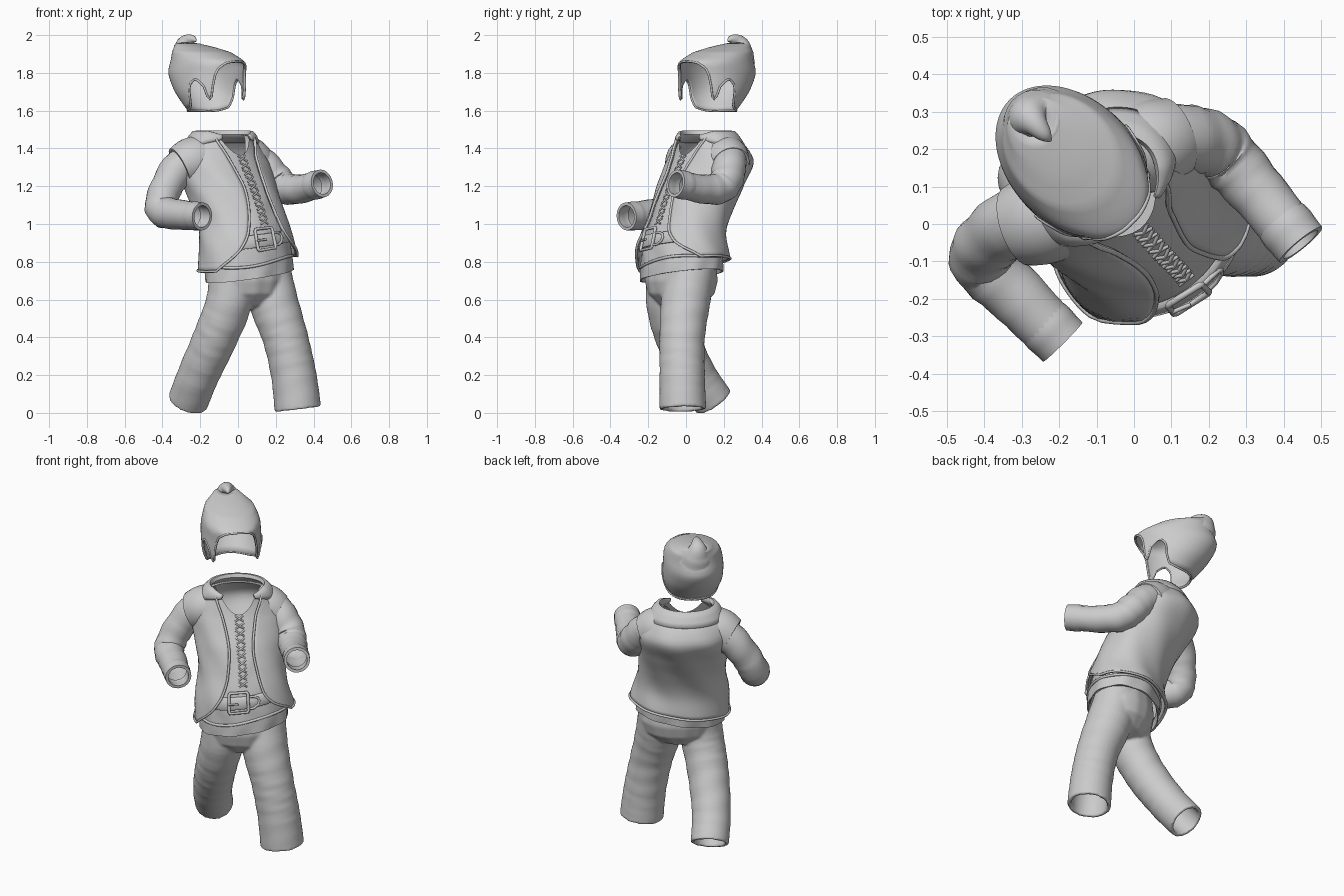
import bpy, bmesh
from math import sin, cos, pi, radians, asin, exp
from mathutils import Vector

if "Cube" in bpy.data.objects:
    bpy.data.objects.remove(bpy.data.objects["Cube"])


# ---------- helpers ----------
def spl(keys, s):
    """Catmull-Rom through tuples; s runs over the key index."""
    n = len(keys)
    i = max(0, min(int(s), n - 2))
    t = s - i
    k = [keys[max(0, min(n - 1, i + j))] for j in (-1, 0, 1, 2)]
    return [0.5 * (2 * b + (c - a) * t + (2 * a - 5 * b + 4 * c - d) * t * t
                   + (3 * b - a - 3 * c + d) * t ** 3) for a, b, c, d in zip(*k)]


def at(keys, z):
    """Interpolate a table whose first column is the lookup value."""
    z = max(keys[0][0], min(keys[-1][0], z))
    i = 0
    while i < len(keys) - 2 and z > keys[i + 1][0]:
        i += 1
    f = (z - keys[i][0]) / (keys[i + 1][0] - keys[i][0])
    return spl([k[1:] for k in keys], i + f)


def add_grid(bm, rows, closed=True, cap=False):
    vs = [[bm.verts.new(p) for p in r] for r in rows]
    n = len(rows[0])
    for a, b in zip(vs, vs[1:]):
        for j in range(n if closed else n - 1):
            k = (j + 1) % n
            bm.faces.new((a[j], a[k], b[k], b[j]))
    if cap:
        bm.faces.new(vs[0][::-1])
        bm.faces.new(vs[-1])


def finish(name, bm, thick=0):
    bmesh.ops.recalc_face_normals(bm, faces=bm.faces)
    me = bpy.data.meshes.new(name)
    bm.to_mesh(me)
    bm.free()
    ob = bpy.data.objects.new(name, me)
    bpy.context.collection.objects.link(ob)
    if thick:
        m = ob.modifiers.new("thickness", 'SOLIDIFY')
        m.thickness, m.offset = thick, -1
    for o in bpy.context.selected_objects:
        o.select_set(False)
    bpy.context.view_layer.objects.active = ob
    ob.select_set(True)
    bpy.ops.object.shade_smooth_by_angle(angle=radians(50))
    return ob


def sheet(name, rows, closed=True, thick=0):
    bm = bmesh.new()
    add_grid(bm, rows, closed)
    return finish(name, bm, thick)


def tube_rows(keys, ref, n, steps, wall, depth, wrinkle=0):
    """Round tube along (x, y, z, r) keys whose open end folds inwards."""
    L = len(keys) - 1
    rings, side = [], Vector(ref)
    for i in range(steps + 1):
        s = L * i / steps
        p, q = Vector(spl(keys, max(0, s - .02))), Vector(spl(keys, min(L, s + .02)))
        t = (q.xyz - p.xyz).normalized()
        side = (side - t * side.dot(t)).normalized()
        rings.append((spl(keys, s), side.copy(), t.cross(side)))

    def ring(i, inset):
        (x, y, z, r), a, b = rings[i]
        fade = sin(pi * i / steps)
        pts = []
        for j in range(n):
            h = 2 * pi * j / n
            rr = r - inset + wrinkle * fade * sin(i * 1.9 + 2 * sin(h + i * .3))
            pts.append(Vector((x, y, z)) + (a * cos(h) + b * sin(h)) * rr)
        return pts
    back = max(1, int(steps * depth)) if wall else -1
    return [ring(i, 0) for i in range(steps + 1)] + \
           [ring(i, wall) for i in range(steps, steps - back - 1, -1)]


def cord(name, paths, r, cyclic=False):
    cu = bpy.data.curves.new(name, 'CURVE')
    cu.dimensions, cu.bevel_depth, cu.bevel_resolution = '3D', r, 2
    cu.use_fill_caps = True
    for pts in paths:
        sp = cu.splines.new('POLY')
        sp.points.add(len(pts) - 1)
        for p, q in zip(sp.points, pts):
            p.co = (*q, 1)
        sp.use_cyclic_u = cyclic
    ob = bpy.data.objects.new(name, cu)
    bpy.context.collection.objects.link(ob)


# ---------- torso shape: z, centre x, centre y, half width, half depth ----------
TURN = radians(37)
U = Vector((cos(TURN), sin(TURN), 0))
F = Vector((sin(TURN), -cos(TURN), 0))
BODY = [(.70, .06, -.025, .25, .20), (.80, .055, -.022, .247, .20),
        (.92, .04, -.02, .237, .19), (1.05, .012, .02, .225, .19),
        (1.20, -.04, .075, .235, .198), (1.32, -.085, .125, .245, .195),
        (1.40, -.09, .125, .21, .16), (1.46, -.08, .11, .16, .125),
        (1.52, -.08, .105, .145, .115)]


def body(z, a, off=0):
    cx, cy, w, d = at(BODY, z)
    u = sin(a) * (w + off)
    tilt = .15 * max(0, min(1, (1.4 - z) / .6))
    return Vector((cx, cy, z + tilt * u)) + U * u + F * cos(a) * (d + off)


N = 64
ANG = [2 * pi * j / N for j in range(N)]

# shirt with dipped neckline and turned hem
rows = [[body(.76, a, -.02) for a in ANG], [body(.725, a, -.008) for a in ANG]]
for i in range(31):
    row = []
    for a in ANG:
        da = min(a, 2 * pi - a)
        top = 1.465 - .10 * exp(-(da / .45) ** 2)
        z = .725 + (top - .725) * i / 30
        row.append(body(z, a, .004 * sin(9 * a + 3 * sin(z * 14)) * (1 - i / 30)))
    rows.append(row)
sheet("shirt_body", rows)
cord("shirt_hem_fold", [[body(.80 + .008 * sin(3 * a), a, .002) for a in ANG]], .008, True)

# vest with a curved front opening
GAP = [(.79, .235), (.83, .205), (.88, .155), (.95, .11), (1.05, .08),
       (1.2, .062), (1.35, .085), (1.46, .115)]


def vest(z, k, extra=0):
    w = at(BODY, z)[2]
    g = asin(min(.95, at(GAP, z)[0] / w))
    a = g + (2 * pi - 2 * g) * k
    flare = .021 + .014 * max(0, (1 - (z - .79) / .3)) ** 2
    return body(z, a, flare + extra + .003 * sin(7 * a + z * 20))


ZS = [.79 + .67 * i / 28 for i in range(29)]
KS = [j / 60 for j in range(61)]
sheet("vest", [[vest(z, k) for k in KS] for z in ZS], closed=False, thick=.012)
cord("vest_edge", [[vest(z, 0) for z in ZS[::-1]] + [vest(ZS[0], k) for k in KS]
                   + [vest(z, 1) for z in ZS]], .007)

# rolled collar, tapering to the front
COLLAR = [(1.42, .026), (1.445, .036), (1.47, .036), (1.492, .022),
          (1.494, .006), (1.475, -.008), (1.43, -.012)]
rows = []
for z, o in COLLAR:
    row = []
    for k in KS:
        e = min(1, .35 + (1 - abs(2 * k - 1)) * 3)
        row.append(body(1.46 + (z - 1.46) * e, .55 + (2 * pi - 1.1) * k, .008 + (o - .008) * e))
    rows.append(row)
sheet("vest_collar", rows, closed=False, thick=.008)

# belt and buckle
sheet("belt", [[body(z, a, o) for a in ANG] for z, o in
               ((.885, .002), (.885, .016), (.89, .02), (.945, .02), (.95, .016), (.95, .002))])


def front(u, z, off):
    return body(z, (u - .025) / .24, off)


cord("buckle_frame", [[front(u, z, .026) for u, z in
                       ((-.045, .87), (.045, .87), (.05, .88), (.05, .97), (.045, .98),
                        (-.045, .98), (-.05, .97), (-.05, .88))]], .009, True)
cord("buckle_prong", [[front(-.05, .922, .03), front(.0, .922, .034)]], .006)
cord("belt_loop", [[front(u, z, .022) for u, z in
                    ((.05, .885), (.08, .885), (.105, .90), (.112, .918), (.105, .938),
                     (.08, .95), (.05, .952))]], .007)

# crossed lacing down the shirt front
laces = []
for i in range(10):
    z = 1.0 + .037 * i
    for s in (-1, 1):
        laces.append([front(-.024 * s + .025, z, .002), front(.025, z + .014, .006),
                      front(.024 * s + .025, z + .028, .002)])
cord("lacing", laces, .005)

# sleeves, cuffs and vest shoulder caps: right then left
ARMS = {
    "right": [(-.20, .05, 1.36, .09), (-.31, .01, 1.30, .092), (-.385, -.045, 1.18, .085),
              (-.405, -.10, 1.075, .085), (-.315, -.19, 1.05, .08), (-.19, -.315, 1.04, .073)],
    "left": [(.03, .23, 1.37, .085), (.12, .23, 1.32, .09), (.20, .215, 1.235, .088),
             (.25, .175, 1.19, .084), (.33, .085, 1.185, .076), (.445, -.055, 1.215, .07)]}
CAPS = {"right": [(-.19, .04, 1.345, .125), (-.25, .015, 1.33, .126), (-.31, -.005, 1.30, .11)],
        "left": [(.0, .20, 1.35, .125), (.055, .215, 1.34, .122), (.11, .235, 1.31, .106)]}
for side in ARMS:
    sheet(side + "_sleeve", tube_rows(ARMS[side][:-1] + [
        tuple(Vector(ARMS[side][-1]) * .95 + Vector(ARMS[side][-2]) * .05)],
        (0, 0, 1), 24, 26, 0, 0, .003))
    e, b = Vector(ARMS[side][-1]), Vector(ARMS[side][-2])
    cuff = [tuple(e.lerp(b, t).xyz) + (r,) for t, r in ((.45, .074), (.3, .077), (.15, .075), (0, .074))]
    sheet(side + "_cuff", tube_rows(cuff, (0, 0, 1), 24, 9, .016, .99))
    sheet(side + "_vest_shoulder", tube_rows(CAPS[side], (0, 0, 1), 32, 8, .014, .4))

# trousers: two legs and hips fused into one skin
LEGS = [[(-.03, -.08, .82, .12), (-.045, -.09, .6, .122), (-.12, -.045, .4, .117),
         (-.21, .05, .2, .11), (-.265, .145, .06, .108)],
        [(.145, .045, .82, .12), (.185, .0, .6, .13), (.25, -.02, .4, .12),
         (.295, -.02, .2, .12), (.317, -.017, .02, .124)]]
bm = bmesh.new()
for leg in LEGS:
    add_grid(bm, tube_rows(leg, (1, 0, 0), 32, 30, .022, .4, .0015), cap=True)
hips = []
for z, s in ((.85, .8), (.78, .86), (.70, .9), (.63, .82), (.57, .55), (.55, .2)):
    c = Vector((.06, -.025, z))
    hips.append([c + U * sin(a) * .25 * s + F * cos(a) * (.19 * s + .002 * sin(14 * a)) for a in ANG])
add_grid(bm, hips, cap=True)
trousers = finish("trousers", bm)
m = trousers.modifiers.new("fuse", 'REMESH')
m.mode, m.voxel_size, m.use_smooth_shade = 'VOXEL', .008, True
m = trousers.modifiers.new("soften", 'SMOOTH')
m.iterations, m.factor = 5, .5

# hat: dome leaning back; z, set-back, half depth, half width
HAT = [(1.58, .175, .135, .13), (1.64, .19, .17, .152), (1.70, .21, .205, .168),
       (1.80, .235, .233, .168), (1.86, .23, .225, .16), (1.91, .275, .17, .138),
       (1.935, .325, .12, .10), (1.95, .365, .08, .075), (1.96, .385, .04, .04)]
RIM = [(0, 1.862), (25, 1.852), (38, 1.82), (44, 1.76), (47, 1.69), (52, 1.66), (57, 1.685),
       (60, 1.73), (72, 1.765), (84, 1.73), (90, 1.67), (100, 1.62), (130, 1.60), (180, 1.60)]
HU, HF = Vector((.707, .707, 0)), Vector((.707, -.707, 0))


def hat(z, a):
    b, d, w = at(HAT, z)
    return HU * sin(a) * w + HF * (cos(a) * d - b) + Vector((0, 0, z))


HA = [2 * pi * j / 96 for j in range(96)]
rim = [at(RIM, min(j, 96 - j) * 3.75)[0] for j in range(96)]
rows = [[hat(r + (1.87 - r) * i / 10, a) for a, r in zip(HA, rim)] for i in range(11)]
rows += [[hat(1.87 + .09 * i / 14, a) for a in HA] for i in range(1, 15)]
sheet("hat", rows, thick=.01)
cord("hat_rim", [[hat(r, a) for a, r in zip(HA, rim)]], .006, True)

# curled hat tip
TIP = [(-.255, .265, 1.885, .105), (-.268, .277, 1.92, .083), (-.275, .28, 1.95, .056),
       (-.262, .265, 1.972, .034), (-.238, .238, 1.978, .02), (-.222, .222, 1.968, .004)]
sheet("hat_tip", tube_rows(TIP, (1, 0, 0), 24, 20, 0, 0))
